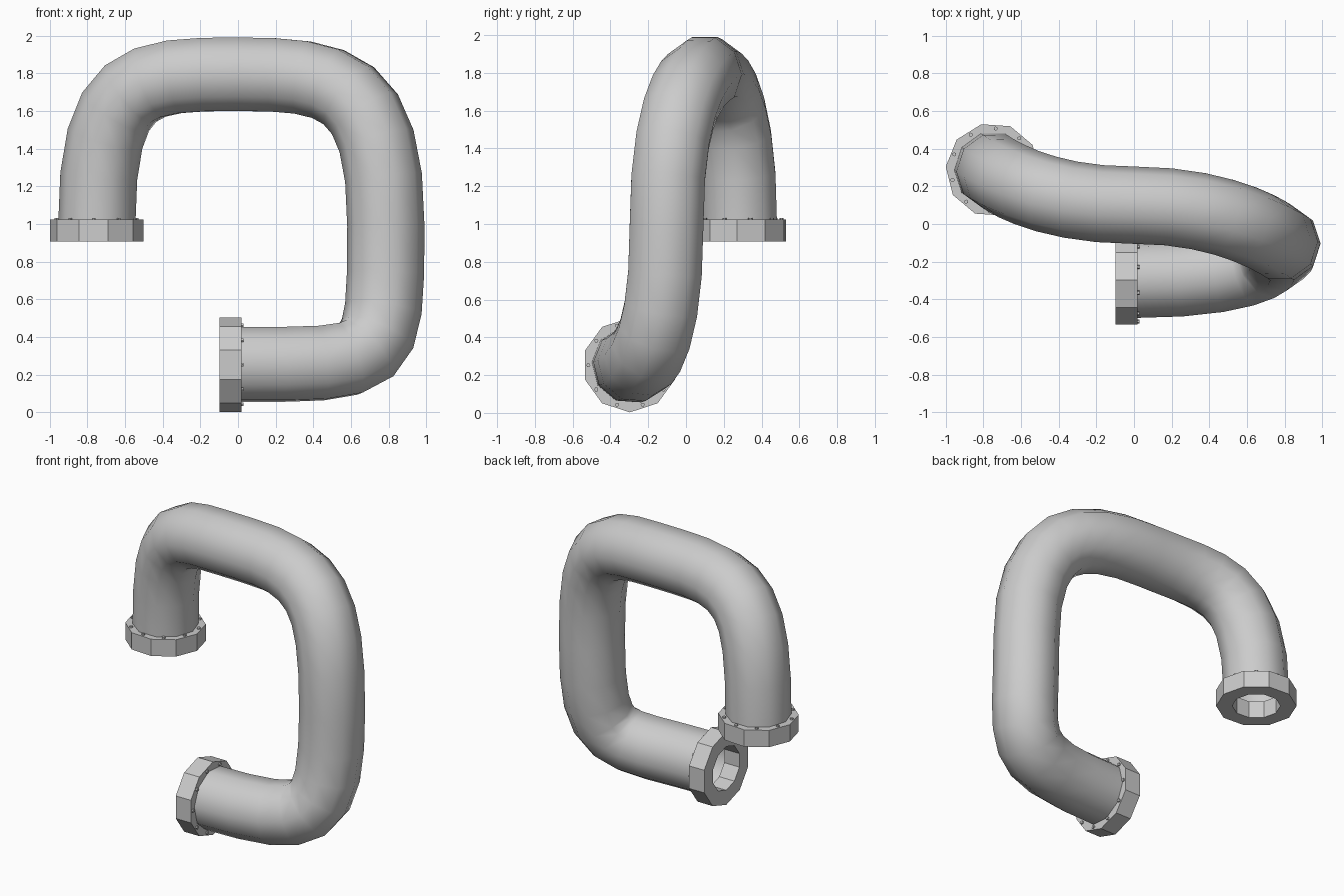
import bpy
import bmesh
from math import sin, cos, radians
from mathutils import Matrix, Vector

cube = bpy.data.objects.get("Cube")
if cube:
    bpy.data.objects.remove(cube, do_unlink=True)

SIDES = 10
TUBE_R, FLANGE_R, HOLE_R, BOLT_R = 0.205, 0.25, 0.15, 0.22
THICK = 0.115

grey = bpy.data.materials.new("pipe_grey")
grey.use_nodes = True
colour = (0.6, 0.6, 0.6, 1)
grey.diffuse_color = colour
grey.node_tree.nodes["Principled BSDF"].inputs["Base Color"].default_value = colour


def add_mesh(name, bm, matrix):
    mesh = bpy.data.meshes.new(name)
    bmesh.ops.recalc_face_normals(bm, faces=bm.faces)
    bm.to_mesh(mesh)
    bm.free()
    mesh.materials.append(grey)
    ob = bpy.data.objects.new(name, mesh)
    ob.matrix_world = matrix
    bpy.context.collection.objects.link(ob)


def flange(name, matrix, turn):
    """Ten-sided ring along local z, with a bolt at the middle of each side."""
    bm = bmesh.new()
    profile = [(HOLE_R, 0), (FLANGE_R, 0), (FLANGE_R, THICK), (HOLE_R, THICK)]
    rings = []
    for i in range(SIDES):
        a = radians(turn + i * 360 / SIDES)
        rings.append([bm.verts.new((r * cos(a), r * sin(a), z)) for r, z in profile])
    for i in range(SIDES):
        p, q = rings[i], rings[(i + 1) % SIDES]
        for j in range(4):
            k = (j + 1) % 4
            bm.faces.new((p[j], q[j], q[k], p[k]))
    add_mesh(name, bm, matrix)

    bm = bmesh.new()
    for i in range(SIDES):
        a = radians(turn + (i + 0.5) * 360 / SIDES)
        place = Matrix.Translation((BOLT_R * cos(a), BOLT_R * sin(a), THICK))
        bmesh.ops.create_cone(bm, cap_ends=True, segments=6, radius1=0.011,
                              radius2=0.011, depth=0.02, matrix=place)
    add_mesh(name + "_bolts", bm, matrix)


# Bent pipe: point and forward handle, mirrored for the backward handle
path = [((-0.75, 0.287, 0.99), (0, 0, 0.8)),
        ((0, 0.1, 1.795), (0.52, 0, 0)),
        ((0.785, -0.103, 0.99), (0, 0, -0.77)),
        ((-0.02, -0.295, 0.255), (-0.8, 0, 0))]
curve = bpy.data.curves.new("pipe", "CURVE")
curve.dimensions = "3D"
curve.resolution_u = 8
curve.bevel_depth = TUBE_R
curve.bevel_resolution = 3
spline = curve.splines.new("BEZIER")
spline.bezier_points.add(len(path) - 1)
for point, (co, handle) in zip(spline.bezier_points, path):
    point.handle_left_type = point.handle_right_type = "FREE"
    point.co = co
    point.handle_left = Vector(co) - Vector(handle)
    point.handle_right = Vector(co) + Vector(handle)
spline.use_smooth = True
curve.materials.append(grey)
pipe = bpy.data.objects.new("pipe", curve)
bpy.context.collection.objects.link(pipe)

# End flanges, outer face first
flange("upper_flange", Matrix.Translation((-0.75, 0.287, 0.908)), -4)
flange("lower_flange", Matrix.Translation((-0.097, -0.297, 0.253))
       @ Matrix.Rotation(radians(90), 4, "Y"), 0)
